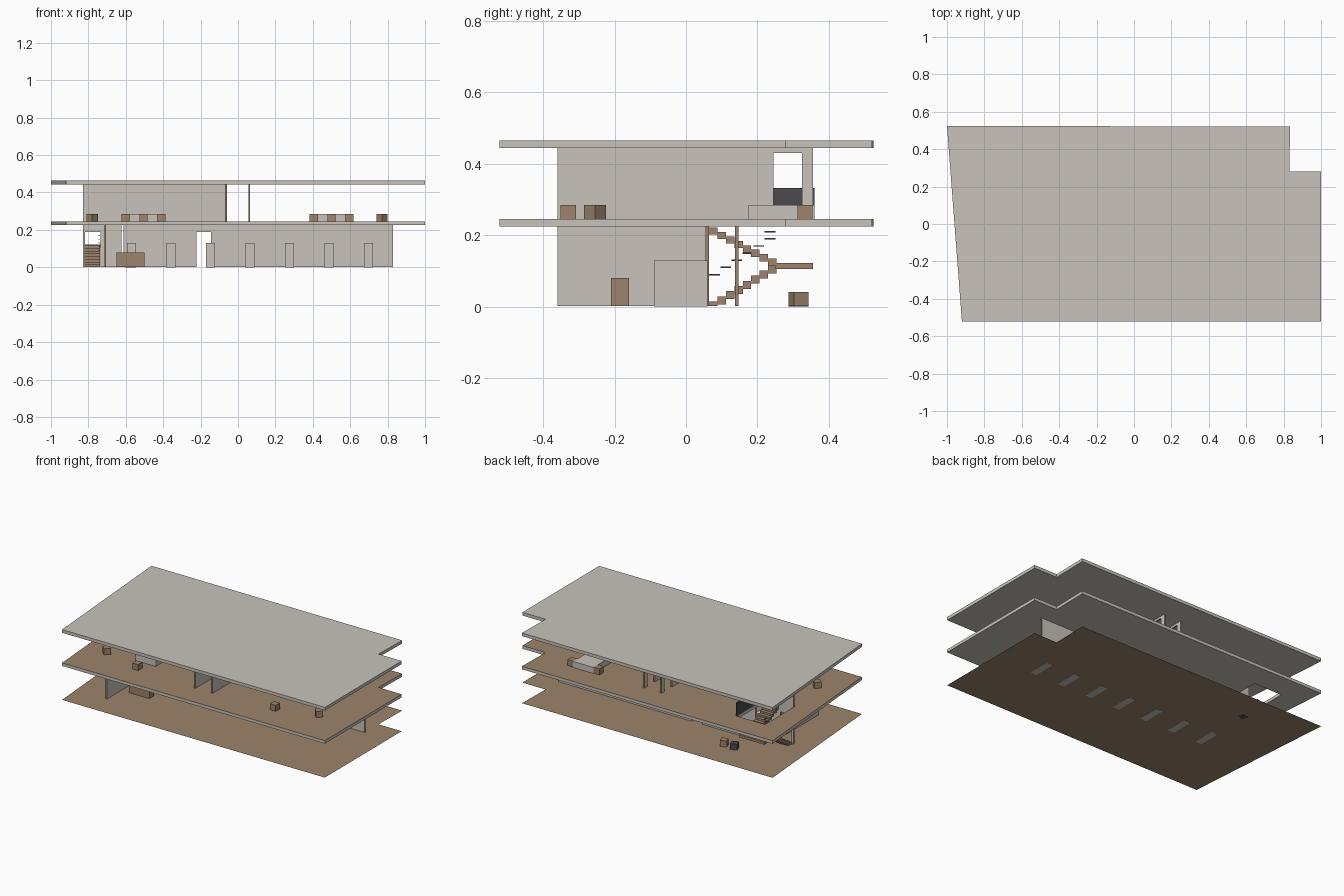
import bpy, bmesh
from math import radians
from mathutils import Matrix, Vector

if "Cube" in bpy.data.objects:
    bpy.data.objects.remove(bpy.data.objects["Cube"], do_unlink=True)


def material(name, rgb):
    m = bpy.data.materials.new(name)
    m.use_nodes = True
    m.diffuse_color = (*rgb, 1)
    m.node_tree.nodes["Principled BSDF"].inputs["Base Color"].default_value = (*rgb, 1)
    return m


GREY = material("warm grey", (0.578, 0.546, 0.497))
BROWN = material("wood brown", (0.332, 0.227, 0.147))
DARK = material("dark grey", (0.069, 0.069, 0.076))


def finish(bm, name, mats):
    bmesh.ops.recalc_face_normals(bm, faces=bm.faces)
    mesh = bpy.data.meshes.new(name)
    bm.to_mesh(mesh)
    bm.free()
    for m in mats:
        mesh.materials.append(m)
    ob = bpy.data.objects.new(name, mesh)
    bpy.context.scene.collection.objects.link(ob)
    return ob


def box(name, x, y, z, mat, turn=0):
    """Box from (min, max) ranges, turned about its own upright axis."""
    bm = bmesh.new()
    size = [r[1] - r[0] for r in (x, y, z)]
    mid = Vector([(r[0] + r[1]) / 2 for r in (x, y, z)])
    mtx = Matrix.Translation(mid) @ Matrix.Rotation(radians(turn), 4, 'Z') @ Matrix.Diagonal((*size, 1))
    bmesh.ops.create_cube(bm, size=1, matrix=mtx)
    return finish(bm, name, [mat])


def plate(name, loops, z, thick, mats):
    """Flat plate with optional holes; the second material covers the top."""
    bm = bmesh.new()
    edges = []
    for loop in loops:
        vs = [bm.verts.new((x, y, z)) for x, y in loop]
        edges += [bm.edges.new((a, b)) for a, b in zip(vs, vs[1:] + vs[:1])]
    bmesh.ops.triangle_fill(bm, edges=edges, use_beauty=True)
    if thick:
        ext = bmesh.ops.extrude_face_region(bm, geom=bm.faces[:])
        top = [v for v in ext["geom"] if isinstance(v, bmesh.types.BMVert)]
        bmesh.ops.translate(bm, verts=top, vec=(0, 0, thick))
    bmesh.ops.recalc_face_normals(bm, faces=bm.faces)
    bm.normal_update()
    for f in bm.faces:
        f.material_index = len(mats) - 1 if f.calc_center_median().z > z + thick * 0.9 else 0
    return finish(bm, name, mats)


THIN = 0.01


def wall(name, axis, at, span, z, doors=()):
    """Thin wall along an axis, with door notches (start, end, head height)."""
    pts = [(span[0], z[0])]
    for a, b, head in doors:
        pts += [(a, z[0]), (a, head), (b, head), (b, z[0])]
    pts += [(span[1], z[0]), (span[1], z[1]), (span[0], z[1])]
    bm = bmesh.new()
    along_x = axis == 'x'
    side = at - THIN / 2
    verts = [bm.verts.new((s, side, h) if along_x else (side, s, h)) for s, h in pts]
    face = bm.faces.new(verts)
    ext = bmesh.ops.extrude_face_region(bm, geom=[face])
    moved = [v for v in ext["geom"] if isinstance(v, bmesh.types.BMVert)]
    bmesh.ops.translate(bm, verts=moved, vec=(0, THIN, 0) if along_x else (THIN, 0, 0))
    bm.normal_update()
    # broad faces grey, edges and door jambs brown
    for f in bm.faces:
        f.material_index = 0 if abs(f.normal.y if along_x else f.normal.x) > 0.5 else 1
    return finish(bm, name, [GREY, BROWN])


# Floors and roof
outline = [(-0.92, -0.522), (1, -0.522), (1, 0.28), (0.83, 0.28), (0.835, 0.52), (-1, 0.525)]
stair_hole = [(-0.83, 0.065), (-0.625, 0.065), (-0.625, 0.36), (-0.83, 0.36)]
plate("ground_floor", [outline], 0.001, 0, [BROWN])
plate("upper_floor", [outline, stair_hole], 0.225, 0.02, [GREY, BROWN])
plate("roof", [outline], 0.444, 0.021, [GREY])

# Ground storey walls
low, high = (0.002, 0.225), (0.245, 0.444)
wall("long_wall", 'x', 0.142, (-0.612, 0.83), low, [(-0.222, -0.145, 0.19)])
wall("stair_wall", 'x', 0.06, (-0.83, -0.622), low, [(-0.817, -0.735, 0.19)])
wall("office_partition", 'y', -0.71, (-0.36, 0.055), low)

# Upper storey walls
wall("upper_long_wall", 'x', 0.06, (-0.83, -0.07), high)
for label, x in (("right", -0.065), ("left", 0.06)):
    wall("upper_cross_wall_" + label, 'y', x, (-0.36, 0.355), high, [(0.245, 0.325, 0.43)])

# Ground storey fittings
for i in range(7):
    x = -0.57 + i * 0.2115
    box(f"display_block_{i + 1}", (x - 0.024, x + 0.024), (-0.09, 0.06), (0, 0.13), GREY)
box("reception_desk", (-0.65, -0.5), (-0.21, -0.16), (0.0015, 0.08), BROWN)


def stool(name, x, y, z, mat=BROWN, turn=0):
    h = 0.0215
    box(name, (x - h, x + h), (y - h, y + h), (z, z + 0.04), mat, turn)


stool("ground_stool_wood", -0.5, 0.315, 0.0015, BROWN, 20)
stool("ground_stool_dark", -0.575, 0.315, 0, DARK, 20)

# Upper storey tables and stools
for label, x, y, seat_y in (("right", -0.505, -0.15, -0.13), ("left", 0.5, 0.267, 0.333)):
    box("table_" + label, (x - 0.074, x + 0.074), (y - 0.092, y + 0.092), (0.245, 0.285), GREY)
    for i, side in enumerate((-1, 1)):
        stool(f"table_stool_{label}_{i + 1}", x + side * 0.0955, seat_y, 0.245)
    stool("front_stool_" + label, x, -0.33, 0.245)
    stool("corner_stool_" + label, -0.78 if x < 0 else 0.77, -0.255, 0.245, BROWN, 45)

# Staircase: two flights joined by a landing
STEPS, RUN, RISE = 8, 0.0235, 0.0145
for i in range(STEPS):
    y = 0.065 + i * RUN
    z = i * RISE
    box(f"lower_step_{i + 1}", (-0.82, -0.738), (y, y + RUN), (max(z - 0.008, 0.0015), z + RISE), BROWN)
    top = 0.222 - i * 0.0125
    box(f"upper_step_{i + 1}", (-0.722, -0.635), (y, y + RUN), (top - 0.02, top), BROWN)
box("stair_landing", (-0.82, -0.635), (0.25, 0.355), (0.106, 0.123), BROWN)

# Stair rail pieces and guard panel
for i in range(7):
    y = 0.08 + min(i, 5) * 0.031
    z = 0.09 + i * 0.02
    box(f"rail_piece_{i + 1}", (-0.747, -0.741), (y - 0.015, y + 0.015), (z - 0.002, z + 0.002), DARK)
box("guard_panel", (-0.625, -0.617), (0.066, 0.36), (0.245, 0.332), DARK)
